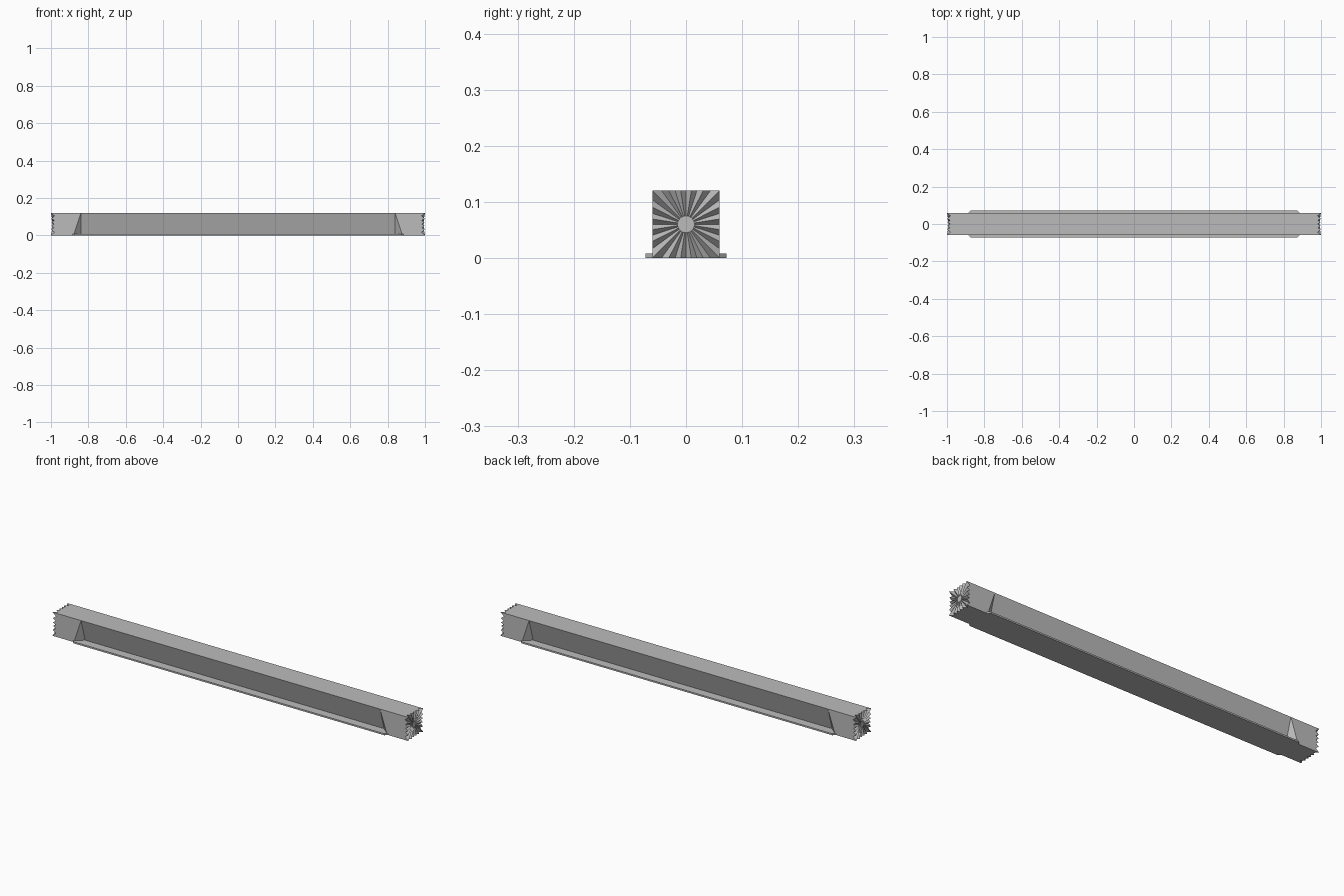
import bpy, bmesh, math

cube = bpy.data.objects.get("Cube")
if cube:
    bpy.data.objects.remove(cube, do_unlink=True)

HALF = 0.06          # half of the square section
MID = HALF           # height of the beam axis
TEETH = 20           # radial teeth on each end
DEPTH = 0.01         # tooth amplitude at the corners
TOP_X, LOW_X = 0.84, 0.88   # recess ends, top and bottom
WEB = 0.025          # half width of the body at the foot of the recess

grey = bpy.data.materials.new("grey")
grey.use_nodes = True
grey.diffuse_color = (0.5, 0.5, 0.5, 1)
grey.node_tree.nodes["Principled BSDF"].inputs["Base Color"].default_value = (0.5, 0.5, 0.5, 1)


def finish(name, bm):
    bmesh.ops.remove_doubles(bm, verts=bm.verts, dist=1e-5)
    bmesh.ops.recalc_face_normals(bm, faces=bm.faces)
    mesh = bpy.data.meshes.new(name)
    bm.to_mesh(mesh)
    bm.free()
    mesh.materials.append(grey)
    obj = bpy.data.objects.new(name, mesh)
    bpy.context.collection.objects.link(obj)
    return obj


def face(bm, points):
    return bm.faces.new([bm.verts.new(p) for p in points])


def ring(sx, square):
    """Toothed outline of an end: square outer edge or small hub circle."""
    points = []
    for i in range(2 * TEETH):
        a = math.pi * i / TEETH
        c, s = math.cos(a), math.sin(a)
        r = HALF / max(abs(c), abs(s)) if square else 0.015
        lift = DEPTH * r / (HALF * math.sqrt(2)) * (1 if i % 2 else -1)
        x = 1 - DEPTH + (lift if square else 0)
        points.append((sx * x, r * c, MID + r * s))
    return points


def edge_points(points, axis, value, order):
    """Outline points on one side of the square, sorted along another axis."""
    return sorted((p for p in points if abs(p[axis] - value) < 1e-5), key=lambda p: p[order])


# Beam with serrated ends and undercut sides
bm = bmesh.new()
outer = {sx: ring(sx, True) for sx in (-1, 1)}
for sx in (-1, 1):
    o, hub = outer[sx], ring(sx, False)
    face(bm, hub)
    for i in range(len(o)):
        j = (i + 1) % len(o)
        face(bm, (hub[i], o[i], o[j], hub[j]))
    for sy in (-1, 1):
        top = (sx * TOP_X, sy * HALF, 2 * HALF)
        low = (sx * LOW_X, sy * HALF, 0)
        foot = (sx * TOP_X, sy * WEB, 0)
        face(bm, edge_points(o, 1, sy * HALF, 2) + [top, low])
        face(bm, (top, low, foot))

# Sloping walls of the recesses
for sy in (-1, 1):
    face(bm, [(sx * TOP_X, sy * y, z) for sx, y, z in
              ((-1, HALF, 2 * HALF), (1, HALF, 2 * HALF), (1, WEB, 0), (-1, WEB, 0))])

# Top and underside
for z in (0, 2 * HALF):
    left = edge_points(outer[1], 2, z, 1)
    right = edge_points(outer[-1], 2, z, 1)[::-1]
    sides = {}
    for sy in (1, -1):
        if z:
            half = [(TOP_X, sy * HALF, z)]
        else:
            half = [(LOW_X, sy * HALF, z), (TOP_X, sy * WEB, z)]
        sides[sy] = half + [(-x, y, h) for x, y, h in half[::-1]]
    face(bm, left + sides[1] + right + sides[-1][::-1])
finish("beam", bm)

# Thin base flange with clipped corners
bm = bmesh.new()
plan = [(0.885, HALF), (0.873, 0.072)]
outline = plan + [(-x, y) for x, y in plan[::-1]]
outline += [(-x, -y) for x, y in outline]
base = face(bm, [(x, y, 0) for x, y in outline])
grown = bmesh.ops.extrude_face_region(bm, geom=[base])["geom"]
bmesh.ops.translate(bm, vec=(0, 0, 0.008), verts=[v for v in grown if isinstance(v, bmesh.types.BMVert)])
finish("base_flange", bm)
